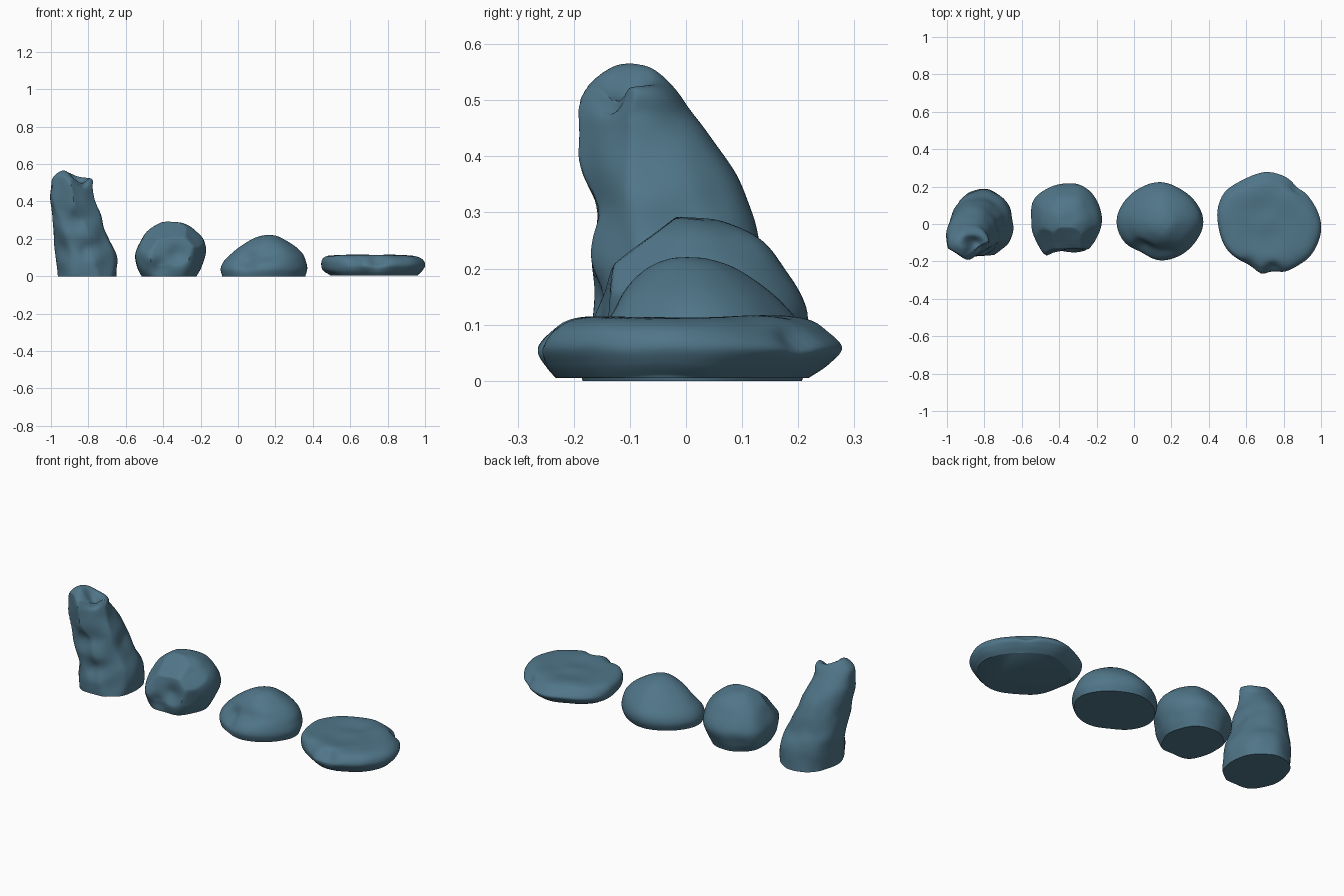
import bpy, bmesh, math
from mathutils import Vector, noise

cube = bpy.data.objects.get("Cube")
if cube:
    bpy.data.objects.remove(cube)

stone = bpy.data.materials.new("slate blue stone")
stone.use_nodes = True
color = (0.08, 0.18, 0.25, 1)
stone.diffuse_color = color
stone.node_tree.nodes["Principled BSDF"].inputs["Base Color"].default_value = color

SEGMENTS, STEPS = 72, 9


def spline(a, b, c, d, t):
    return b + 0.5 * t * (c - a + t * (2*a - 5*b + 4*c - d + t * (3*(b - c) + d - a)))


def radius_at(outline, angle):
    n = len(outline)
    u = angle / math.tau * n
    i = int(u)
    return spline(*(outline[(i + k) % n] for k in (-1, 0, 1, 2)), u - i)


def make_rock(name, levels, outline, facets=(), dents=(), rough=0.006, grain=9):
    """Loft boxes (z, x0, x1, y0, y1), shave flat facets, then push soft dents."""
    bm = bmesh.new()
    rings = []
    last = len(levels) - 1
    for step in range(last * STEPS + 1):
        i = min(step // STEPS, last - 1)
        t = step / STEPS - i
        near = [levels[max(0, min(last, i + k))] for k in (-1, 0, 1, 2)]
        z, x0, x1, y0, y1 = (spline(*c, t) for c in zip(*near))
        ring = []
        for s in range(SEGMENTS):
            a = math.tau * s / SEGMENTS
            r = radius_at(outline, a)
            p = Vector(((x0 + x1) / 2 + (x1 - x0) / 2 * r * math.cos(a),
                        (y0 + y1) / 2 + (y1 - y0) / 2 * r * math.sin(a), z))
            for point, normal in facets:
                n = Vector(normal).normalized()
                over = (p - Vector(point)).dot(n)
                if over > 0:
                    p -= n * over * 0.9
            for centre, size, push in dents:
                d = (p - Vector(centre)).length / size
                p += Vector(push) * math.exp(-d * d)
            p += noise.noise_vector(p * grain) * rough
            p.z = levels[0][0] if step == 0 else max(p.z, levels[0][0])
            ring.append(bm.verts.new(p))
        rings.append(ring)
    for low, high in zip(rings, rings[1:]):
        for s in range(SEGMENTS):
            e = (s + 1) % SEGMENTS
            bm.faces.new((low[s], low[e], high[e], high[s]))
    bm.faces.new(rings[0][::-1])
    bm.faces.new(rings[-1])
    mesh = bpy.data.meshes.new(name)
    bm.to_mesh(mesh)
    bm.free()
    mesh.materials.append(stone)
    rock = bpy.data.objects.new(name, mesh)
    bpy.context.collection.objects.link(rock)
    bpy.ops.object.select_all(action="DESELECT")
    rock.select_set(True)
    bpy.context.view_layer.objects.active = rock
    bpy.ops.object.shade_smooth_by_angle(angle=math.radians(40))


# Tall leaning stone with a forked tip
make_rock("tall_rock",
    [(0, -.96, -.65, -.17, .185), (.1, -.97, -.65, -.17, .18),
     (.2, -.985, -.685, -.17, .145), (.3, -.99, -.725, -.175, .115),
     (.4, -1, -.76, -.195, .07), (.47, -1, -.78, -.195, .02),
     (.52, -.99, -.78, -.175, -.02), (.545, -.95, -.83, -.14, -.06),
     (.54, -.89, -.88, -.1, -.09)],
    [1, 1, 1, 1, 1, 1.02, 1, 1.05, 1.08, 1, 1.08, 1.05],
    facets=[((-.76, -.13, .25), (.6, -.75, .15)), ((-.93, -.165, .2), (-.5, -.85, 0))],
    dents=[((-.85, -.12, .53), .045, (0, .015, -.06)),
           ((-.92, -.11, .55), .05, (0, 0, .025)),
           ((-.86, -.19, .3), .07, (0, .025, 0)),
           ((-.80, -.17, .14), .05, (-.01, .025, 0)),
           ((-.97, -.14, .14), .06, (.02, .01, 0)),
           ((-.73, -.02, .25), .05, (-.02, 0, 0))],
    rough=.008, grain=11)

# Rounded boulder with shaved planes
make_rock("boulder",
    [(0, -.515, -.22, -.14, .18), (.05, -.54, -.195, -.16, .2),
     (.12, -.55, -.17, -.165, .215), (.2, -.515, -.185, -.15, .175),
     (.25, -.47, -.235, -.11, .135), (.285, -.41, -.3, -.04, .07),
     (.29, -.36, -.355, .01, .015)],
    [1, 1, 1.03, 1, 1.02, 1.06, 1, 1.04, 1.12, .98, 1.06, .98],
    facets=[((-.36, -.145, .13), (.05, -1, .2)), ((-.24, -.08, .2), (.65, -.5, .6)),
            ((-.46, -.09, .2), (-.6, -.55, .6)), ((-.21, -.08, .1), (.8, -.6, -.1)),
            ((-.36, -.07, .25), (0, -.6, .8))],
    dents=[((-.33, -.16, .12), .045, (0, .025, 0)),
           ((-.42, -.16, .05), .05, (0, .025, 0)),
           ((-.47, -.15, .09), .04, (0, -.015, 0))],
    rough=.006, grain=10)

# Smooth domed pebble with a front hollow
make_rock("domed_rock",
    [(0, -.085, .36, -.185, .205), (.04, -.093, .37, -.197, .222),
     (.08, -.075, .362, -.185, .218), (.12, -.035, .345, -.15, .19),
     (.16, .015, .305, -.12, .15), (.2, .08, .24, -.07, .09),
     (.217, .13, .2, -.03, .04), (.22, .16, .165, .0, .005)],
    [1, .96, .95, 1, .97, .97, 1, .97, .94, 1, .98, .97],
    dents=[((.04, -.16, .1), .06, (.01, .04, -.01)),
           ((.16, -.18, .14), .07, (0, .02, -.01))],
    rough=.003, grain=5)

# Flat slab with a chipped front edge
make_rock("flat_slab",
    [(.005, .49, .96, -.235, .215), (.03, .455, .985, -.26, .255),
     (.06, .445, 1, -.275, .28), (.09, .45, .985, -.262, .25),
     (.108, .475, .945, -.235, .22), (.114, .53, .89, -.18, .17),
     (.111, .63, .8, -.08, .08), (.111, .71, .72, -.005, .005)],
    [1, .92, .93, 1, .98, 1.05, .98, .95, .91, .98, .98, 1.01],
    dents=[((.74, -.25, .09), .05, (0, .035, -.015)),
           ((.62, -.22, .1), .05, (0, .02, -.01)),
           ((.88, .21, .09), .04, (-.01, -.02, -.01)),
           ((.68, -.27, .06), .04, (0, -.012, 0))],
    rough=.005, grain=9)
